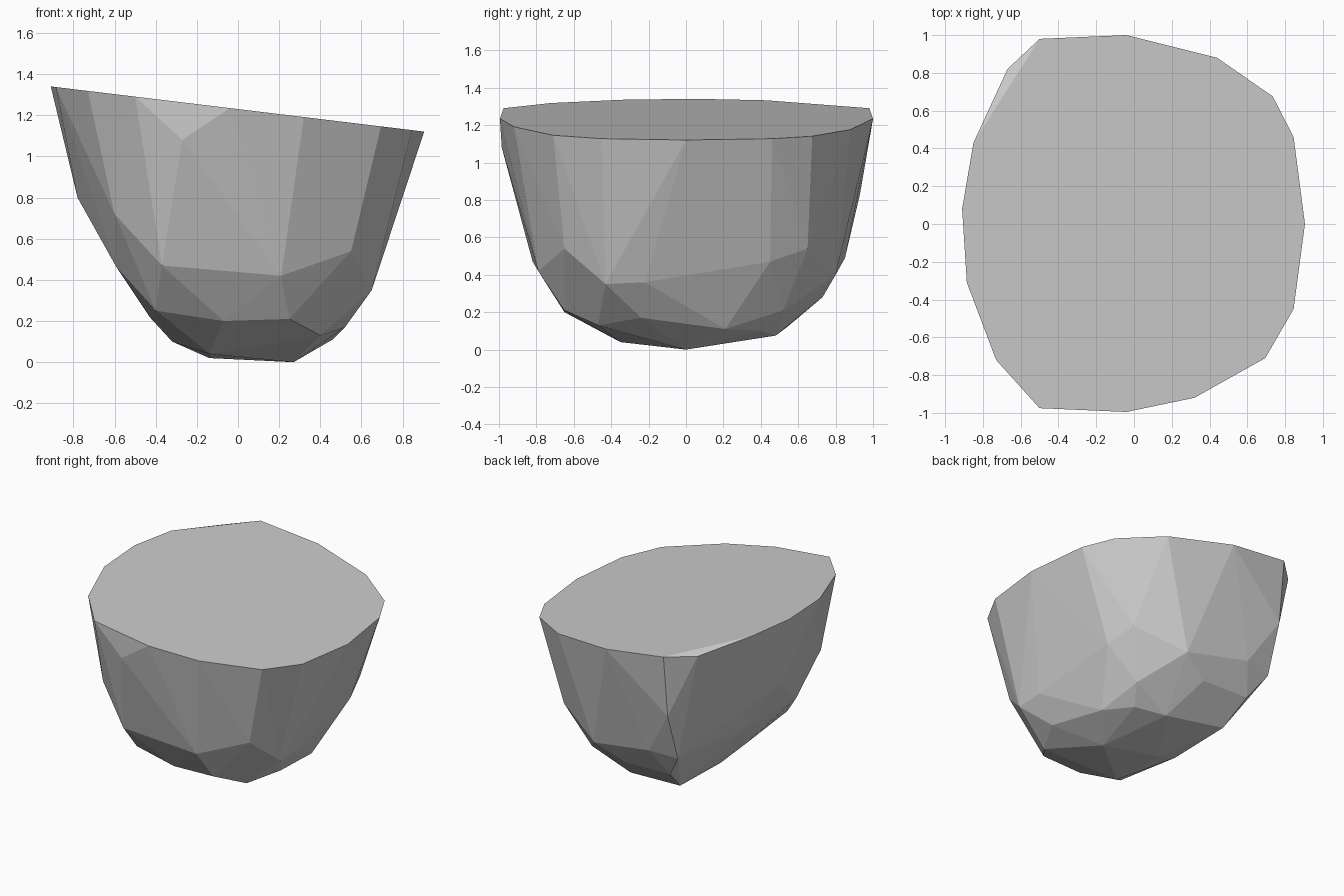
import bpy
import bmesh
import math

# Slanted cut plane across the top of the boulder
def cut_height(x):
    return 1.23 - 0.121 * x

# Outline of the cut top (x, y)
RIM = [(-0.5, 0.98), (-0.04, 1.0), (0.44, 0.88), (0.735, 0.675),
       (0.845, 0.46), (0.905, 0.0), (0.845, -0.45), (0.695, -0.71),
       (0.32, -0.92), (-0.04, -0.995), (-0.5, -0.975), (-0.73, -0.72),
       (-0.885, -0.31), (-0.91, 0.08), (-0.85, 0.43)]

# Corners of the rough lower body (x, y, z)
BODY = [(-0.67, 0.82, 1.28), (-0.27, -0.985, 1.08),
        (-0.37, -0.82, 0.47), (0.21, -0.79, 0.42), (0.55, -0.65, 0.54),
        (0.65, -0.43, 0.35), (0.65, -0.22, 0.36), (0.61, 0.45, 0.47),
        (0.55, 0.65, 0.54), (0.41, 0.52, 0.21), (0.2, 0.8, 0.4),
        (0.0, 0.73, 0.28), (-0.29, 0.85, 0.49), (-0.5, 0.93, 0.83),
        (-0.5, 0.81, 0.47), (-0.38, 0.73, 0.29), (-0.33, 0.54, 0.12),
        (-0.78, 0.0, 0.8), (-0.59, -0.45, 0.46), (-0.59, 0.2, 0.46),
        (-0.6, -0.73, 0.72), (-0.43, -0.1, 0.22), (-0.4, -0.62, 0.25),
        (-0.07, -0.65, 0.2), (0.25, -0.65, 0.21), (0.4, -0.47, 0.13),
        (0.52, -0.24, 0.17), (0.46, 0.21, 0.11), (0.33, 0.4, 0.1),
        (0.12, 0.48, 0.075), (-0.32, 0.05, 0.1), (-0.14, 0.1, 0.02),
        (-0.14, -0.35, 0.04), (0.27, 0.0, 0.0)]

# Faceted boulder: a convex shell around all corners
bm = bmesh.new()
for x, y in RIM:
    bm.verts.new((x, y, cut_height(x)))
for p in BODY:
    bm.verts.new(p)
hull = bmesh.ops.convex_hull(bm, input=bm.verts[:])
loose = [v for v in bm.verts if not v.link_faces]
bmesh.ops.delete(bm, geom=loose, context='VERTS')
# Merge the triangles of the flat cut
bmesh.ops.dissolve_limit(bm, angle_limit=math.radians(0.5),
                         verts=bm.verts[:], edges=bm.edges[:])
bmesh.ops.recalc_face_normals(bm, faces=bm.faces[:])

mesh = bpy.data.meshes.new("boulder")
bm.to_mesh(mesh)
bm.free()
boulder = bpy.data.objects.new("boulder", mesh)
bpy.context.collection.objects.link(boulder)

# Plain grey stone
stone = bpy.data.materials.new("grey stone")
stone.diffuse_color = (0.6, 0.6, 0.6, 1.0)
mesh.materials.append(stone)
